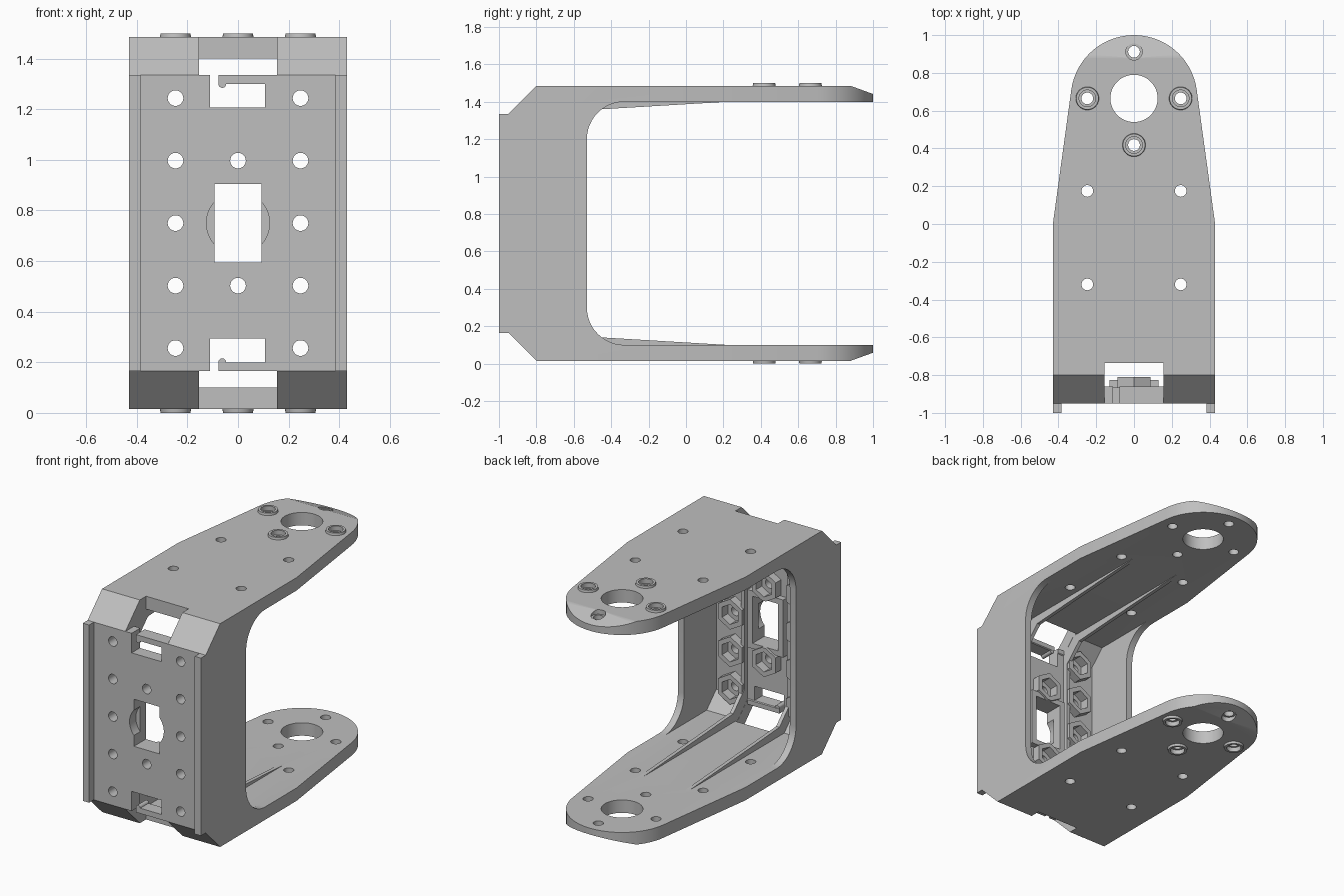
import bpy, bmesh
from math import sin, cos, pi, radians
from mathutils import Vector

if "Cube" in bpy.data.objects:
    bpy.data.objects.remove(bpy.data.objects["Cube"], do_unlink=True)

H = 1.5                 # total height; both arms mirror about H / 2
PITCH = 0.247           # hole spacing
AXES = {"X": lambda u, v, t: (t, u, v),
        "Y": lambda u, v, t: (u, t, v),
        "Z": lambda u, v, t: (u, v, t)}


def prism(name, pts, axis, a, b, top_scale=1.0):
    """Extrude a 2D outline along an axis, optionally tapering the end."""
    bm = bmesh.new()
    c = Vector((sum(p[0] for p in pts), sum(p[1] for p in pts))) / len(pts)
    far = [c + (Vector(p) - c) * top_scale for p in pts]
    lo = [bm.verts.new(AXES[axis](p[0], p[1], a)) for p in pts]
    hi = [bm.verts.new(AXES[axis](p[0], p[1], b)) for p in far]
    bm.faces.new(lo)
    bm.faces.new(hi)
    for i in range(len(pts)):
        j = (i + 1) % len(pts)
        bm.faces.new((lo[i], lo[j], hi[j], hi[i]))
    bmesh.ops.recalc_face_normals(bm, faces=bm.faces)
    mesh = bpy.data.meshes.new(name)
    bm.to_mesh(mesh)
    bm.free()
    ob = bpy.data.objects.new(name, mesh)
    bpy.context.scene.collection.objects.link(ob)
    return ob


def arc(cx, cy, r, start, end, n):
    return [(cx + r * cos(radians(start + (end - start) * i / n)),
             cy + r * sin(radians(start + (end - start) * i / n))) for i in range(n + 1)]


def ring(cx, cy, r, n=32, turn=0):
    return arc(cx, cy, r, turn, turn + 360, n)[:-1]


def rect(u0, u1, v0, v1):
    return [(u0, v0), (u1, v0), (u1, v1), (u0, v1)]


def mirrored(half):
    """Close a (y, z) outline by reflecting it to the upper half."""
    return half + [(y, H - z) for y, z in reversed(half)]


helpers = []


def combine(operation, *args):
    tool = prism("helper", *args)
    tool.hide_render = True
    helpers.append(tool)
    mod = body.modifiers.new("shape", "BOOLEAN")
    mod.operation = operation
    mod.solver = "EXACT"
    mod.object = tool


def cut(*args):
    combine("DIFFERENCE", *args)


def add(*args):
    combine("UNION", *args)


def z_range(z0, z1, upper):
    return (H - z0, H - z1) if upper else (z0, z1)


# U-shaped side profile with chamfered corners and rounded inside
outer = [(-1, 0.165), (-0.95, 0.165), (-0.8, 0.015), (0.88, 0.015), (1.01, 0.062), (1.01, 0.1)]
inner = arc(-0.33, 0.3, 0.2, 270, 180, 12)
lower = outer + inner
body = prism("u_bracket", mirrored(lower), "X", -0.43, 0.43)

# Arm outline: straight sides, taper and round end
taper = [(0.5, -1.2), (0.5, -0.514)]
tip = arc(0, 0.665, 0.335, 7.75, 172.25, 36)
outline = taper + tip + [(-x, y) for x, y in reversed(taper)]
combine("INTERSECT", outline, "Z", -0.2, H + 0.2)

# Hollow between the side walls, and the shallow front channel
cut(mirrored([(-0.33, 0.1), (-0.765, 0.1), (-0.865, 0.2)]), "X", -0.385, 0.385)
cut(rect(-0.385, 0.385, -0.2, H + 0.2), "Y", -1.2, -0.95)

# Two tapering ribs that run along the arms and up the back plate
rib = mirrored([(-0.88, 0.19), (-0.775, 0.085), (0.22, 0.085), (0.22, 0.1),
                (-0.45, 0.14), (-0.715, 0.157), (-0.83, 0.272)])
for x in (-0.18, 0.156):
    add(rib, "X", x, x + 0.024)

# Frame around the central window, and hexagonal nut seats
add(rect(-0.13, 0.13, 0.56, 0.94), "Y", -0.9, -0.825)
spots = [(s * PITCH, H / 2 + k * PITCH) for s in (-1, 1) for k in range(-2, 3)]
spots += [(0, H / 2 - PITCH), (0, H / 2 + PITCH)]
for x, z in spots:
    add(ring(x, z, 0.1, 6, 30), "Y", -0.9, -0.81)
for x, z in spots:
    cut(ring(x, z, 0.066, 6, 30), "Y", -0.87, -0.7)
    cut(ring(x, z, 0.031, 24), "Y", -1.1, -0.8)

# Central window with a round front recess
cut(rect(-0.093, 0.093, 0.595, 0.905), "Y", -1.1, -0.7)
cut(ring(0, H / 2, 0.125, 40), "Y", -1.1, -0.885)

for upper in (False, True):
    def zs(z0, z1):
        return sorted(z_range(z0, z1, upper))

    # Corner opening, cable slot and its narrow entry
    cut(rect(-0.155, 0.155, *zs(-0.1, 0.165)), "Y", -1.1, -0.735)
    cut(rect(-0.155, 0.155, *zs(0.1, 0.2)), "Y", -0.86, -0.735)
    cut(rect(-0.11, 0.107, *zs(0.2, 0.294)), "Y", -1.1, -0.7)
    cut(rect(-0.11, -0.078, *zs(0.15, 0.22)), "Y", -1.1, -0.7)
    add(ring(-0.062, z_range(0.2, 0, upper)[0], 0.0155, 16), "Y", -0.95, -0.861)

    # Raised screw collars, widening toward the arm
    collars = [(-PITCH, 0.665), (PITCH, 0.665), (0, 0.665 - PITCH)]
    for x, y in collars:
        add(ring(x, y, 0.064), "Z", *z_range(0.03, 0, upper), 0.92)
    for x, y in collars + [(0, 0.665 + PITCH)]:
        depth = 0.03 if y < 0.8 else 0.045
        cut(ring(x, y, 0.044), "Z", *z_range(-0.1, depth, upper))
        cut(ring(x, y, 0.031, 24), "Z", *z_range(-0.1, 0.2, upper))

    # Large pivot hole and plain arm holes
    cut(ring(0, 0.665, 0.125, 48), "Z", *z_range(-0.1, 0.2, upper))
    for x in (-PITCH, PITCH):
        for y in (0.175, -0.32):
            cut(ring(x, y, 0.031, 24), "Z", *z_range(-0.1, 0.25, upper))

# Bake the shaping steps and discard the helper solids
bpy.context.view_layer.update()
graph = bpy.context.evaluated_depsgraph_get()
result = bpy.data.meshes.new_from_object(body.evaluated_get(graph))
body.modifiers.clear()
body.data = result
for tool in helpers:
    bpy.data.objects.remove(tool, do_unlink=True)

# Single light grey plastic
grey = bpy.data.materials.new("light_grey")
grey.use_nodes = True
colour = (0.52, 0.52, 0.52, 1)
grey.diffuse_color = colour
grey.node_tree.nodes["Principled BSDF"].inputs["Base Color"].default_value = colour
body.data.materials.clear()
body.data.materials.append(grey)
for face in body.data.polygons:
    face.material_index = 0

bpy.ops.object.select_all(action="DESELECT")
body.select_set(True)
bpy.context.view_layer.objects.active = body
bpy.ops.object.shade_smooth_by_angle(angle=radians(25))
